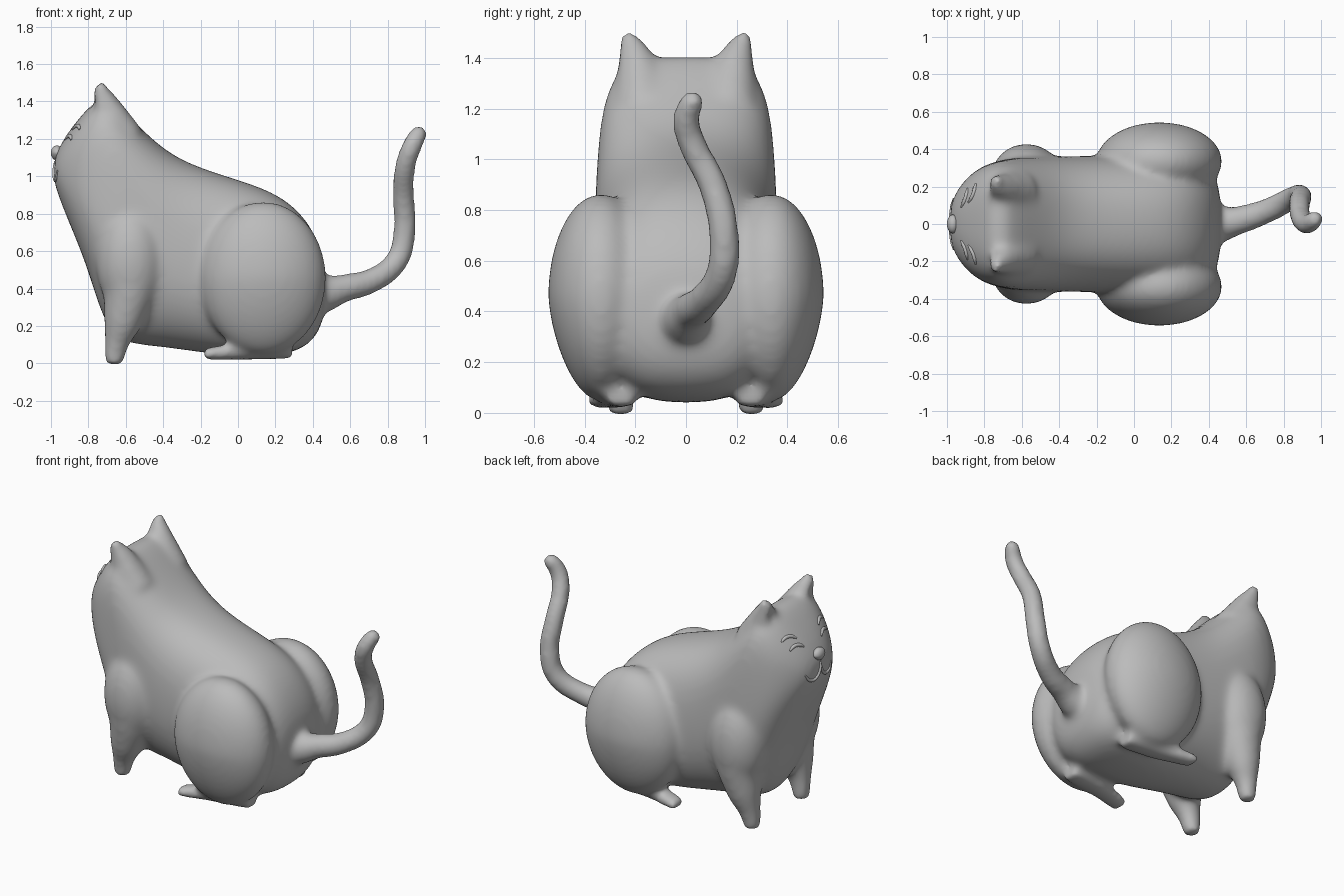
import bpy, bmesh, math
from mathutils import Vector
from mathutils.bvhtree import BVHTree

cube = bpy.data.objects.get("Cube")
if cube:
    bpy.data.objects.remove(cube, do_unlink=True)

grey = bpy.data.materials.new("soft grey")
grey.use_nodes = True
colour = (0.5, 0.5, 0.5, 1)
grey.diffuse_color = colour
grey.node_tree.nodes["Principled BSDF"].inputs["Base Color"].default_value = colour


def add_object(name, data):
    ob = bpy.data.objects.new(name, data)
    bpy.context.scene.collection.objects.link(ob)
    return ob


def bake(ob):
    """Evaluate an object to a plain mesh and remove the object."""
    bpy.context.view_layer.update()
    deps = bpy.context.evaluated_depsgraph_get()
    mesh = bpy.data.meshes.new_from_object(ob.evaluated_get(deps))
    bpy.data.objects.remove(ob, do_unlink=True)
    return mesh


def tube(points, radii):
    """Tapered round limb along a smooth path."""
    curve = bpy.data.curves.new("path", "CURVE")
    curve.dimensions = "3D"
    curve.bevel_depth = 1
    curve.bevel_resolution = 5
    curve.use_fill_caps = True
    spline = curve.splines.new("BEZIER")
    spline.resolution_u = 8
    spline.bezier_points.add(len(points) - 1)
    for bp, co, r in zip(spline.bezier_points, points, radii):
        bp.co = co
        bp.radius = r
        bp.handle_left_type = bp.handle_right_type = "AUTO"
    return bake(add_object("path", curve))


def blob(centre, size, taper=0.0):
    """Ellipsoid whose lower half narrows sideways by the taper."""
    bm = bmesh.new()
    bmesh.ops.create_uvsphere(bm, u_segments=32, v_segments=20, radius=1)
    for v in bm.verts:
        v.co.y *= 1 + taper * min(v.co.z, 0)
        v.co = Vector(c + s * p for c, s, p in zip(centre, size, v.co))
    mesh = bpy.data.meshes.new("blob")
    bm.to_mesh(mesh)
    bm.free()
    return mesh


def torso(stations, sides=28):
    """Loft along x: x, bottom, top, half width, squareness above and below."""
    bm = bmesh.new()
    rings = []
    for x, low, high, half, upper, lower in stations:
        ring = []
        for i in range(sides):
            a = math.tau * i / sides
            c, s = math.cos(a), math.sin(a)
            n = upper if s > 0 else lower
            y = half * math.copysign(abs(c) ** (2 / n), c)
            z = (low + high) / 2 + (high - low) / 2 * math.copysign(abs(s) ** (2 / n), s)
            ring.append(bm.verts.new((x, y, z)))
        rings.append(ring)
    for a, b in zip(rings, rings[1:]):
        for i in range(sides):
            j = (i + 1) % sides
            bm.faces.new((a[i], a[j], b[j], b[i]))
    bm.faces.new(rings[0])
    bm.faces.new(rings[-1])
    bmesh.ops.recalc_face_normals(bm, faces=bm.faces)
    mesh = bpy.data.meshes.new("torso")
    bm.to_mesh(mesh)
    bm.free()
    ob = add_object("torso", mesh)
    ob.modifiers.new("round", "SUBSURF").levels = 2
    return bake(ob)


def merge(meshes):
    bm = bmesh.new()
    for m in meshes:
        bm.from_mesh(m)
        bpy.data.meshes.remove(m)
    bmesh.ops.remove_doubles(bm, verts=bm.verts, dist=0.00001)
    bmesh.ops.recalc_face_normals(bm, faces=bm.faces)
    mesh = bpy.data.meshes.new("merged")
    bm.to_mesh(mesh)
    bm.free()
    return mesh


def finish(name, mesh):
    mesh.materials.clear()
    mesh.materials.append(grey)
    for p in mesh.polygons:
        p.use_smooth = True
        p.material_index = 0
    return add_object(name, mesh)


# Head and trunk in one sweep, from muzzle to rump
parts = [torso([
    (-0.985, 0.97, 1.08, 0.08, 2, 2), (-0.965, 0.91, 1.14, 0.15, 2.2, 2),
    (-0.92, 0.79, 1.22, 0.22, 2.5, 2.2), (-0.86, 0.65, 1.3, 0.28, 2.9, 2.3),
    (-0.8, 0.49, 1.37, 0.315, 3.4, 2.3), (-0.74, 0.29, 1.415, 0.335, 4, 2.2),
    (-0.68, 0.16, 1.41, 0.35, 4, 2.2), (-0.6, 0.1, 1.345, 0.36, 3.5, 2.2),
    (-0.4, 0.085, 1.135, 0.365, 2.8, 2.2), (-0.2, 0.055, 1.045, 0.365, 2.5, 2.4),
    (0, 0.035, 0.985, 0.37, 2.4, 2.7), (0.2, 0.04, 0.915, 0.36, 2.4, 2.8),
    (0.33, 0.065, 0.815, 0.34, 2.4, 2.8), (0.41, 0.13, 0.695, 0.29, 2.3, 2.6),
    (0.45, 0.21, 0.59, 0.22, 2.2, 2.3), (0.465, 0.3, 0.5, 0.12, 2, 2)])]

# Tail with a flared root and round tip
parts.append(tube(
    [(0.36, 0, 0.36), (0.46, 0, 0.37), (0.56, 0.02, 0.4), (0.71, 0.07, 0.44),
     (0.85, 0.14, 0.55), (0.89, 0.15, 0.7), (0.885, 0.105, 0.9),
     (0.895, 0.025, 1.06), (0.93, 0, 1.16), (0.962, 0.02, 1.222)],
    [0.15, 0.1, 0.077, 0.068, 0.064, 0.062, 0.06, 0.058, 0.056, 0.051]))
parts.append(blob((0.965, 0.024, 1.224), (0.05, 0.05, 0.05)))

for s in (1, -1):
    # Haunch, hind foot with two toes
    parts.append(blob((0.135, s * 0.335, 0.455), (0.337, 0.21, 0.41), 0.18))
    for k in (-0.022, 0.022):
        parts.append(tube(
            [(0.29, s * (0.25 + k), 0.062), (0.05, s * (0.28 + k), 0.06),
             (-0.1, s * (0.32 + k), 0.056), (-0.185, s * (0.34 + k), 0.047)],
            [0.04, 0.043, 0.041, 0.033]))
    # Shoulder and foreleg tapering to the paw
    parts.append(blob((-0.575, s * 0.262, 0.55), (0.185, 0.167, 0.3)))
    parts.append(tube(
        [(-0.57, s * 0.25, 0.62), (-0.58, s * 0.265, 0.4), (-0.615, s * 0.27, 0.23),
         (-0.65, s * 0.262, 0.1), (-0.665, s * 0.255, -0.008)],
        [0.14, 0.15, 0.108, 0.066, 0.05]))
    # Ear
    parts.append(tube(
        [(-0.62, s * 0.17, 1.2), (-0.675, s * 0.183, 1.31),
         (-0.714, s * 0.2, 1.4), (-0.742, s * 0.236, 1.5)],
        [0.12, 0.097, 0.073, 0.027]))

# Fuse into one skin, hollow the ears, then soften
body = add_object("skin", merge(parts))
cutter = add_object("ear_cutter", merge(
    [blob((-0.818, s * 0.21, 1.4), (0.065, 0.045, 0.07)) for s in (1, -1)]))
cutter.hide_render = True


def remesh():
    mod = body.modifiers.new("fuse", "REMESH")
    mod.mode = "VOXEL"
    mod.voxel_size = 0.016


remesh()
cut = body.modifiers.new("hollow", "BOOLEAN")
cut.operation = "DIFFERENCE"
cut.object = cutter
remesh()
soft = body.modifiers.new("soften", "SMOOTH")
soft.factor = 0.5
soft.iterations = 20
skin = bake(body)
bpy.data.objects.remove(cutter, do_unlink=True)
cat_body = finish("cat_body", skin)

bpy.context.view_layer.update()
tree = BVHTree.FromObject(cat_body, bpy.context.evaluated_depsgraph_get())


def on_face(y, z):
    hit = tree.ray_cast(Vector((-2, y, z)), Vector((1, 0, 0)))[0]
    return hit if hit else Vector((-0.9, y, z))


def ridge(name, outline, r):
    """Thin raised line lying on the face."""
    pts = [on_face(y, z) for y, z in outline]
    finish(name, tube(pts, [r * 0.5] + [r] * (len(pts) - 2) + [r * 0.5]))


# Closed eyes, lid creases and mouth
for s, side in ((1, "left"), (-1, "right")):
    for part, z, y in (("eye", 1.195, 0.14), ("eyelid", 1.25, 0.165)):
        ridge(side + "_" + part,
              [(s * (y + 0.05 * t), z + 0.02 * (1 - t * t)) for t in (-1, -0.5, 0, 0.5, 1)],
              0.011)
    ridge(side + "_mouth",
          [(0, 1.08), (s * 0.008, 1.03), (s * 0.045, 0.985),
           (s * 0.095, 0.985), (s * 0.135, 1.03)], 0.01)

# Nose
tip = on_face(0, 1.12)
finish("nose", blob((tip.x, 0, 1.125), (0.032, 0.05, 0.04), 0.3))
